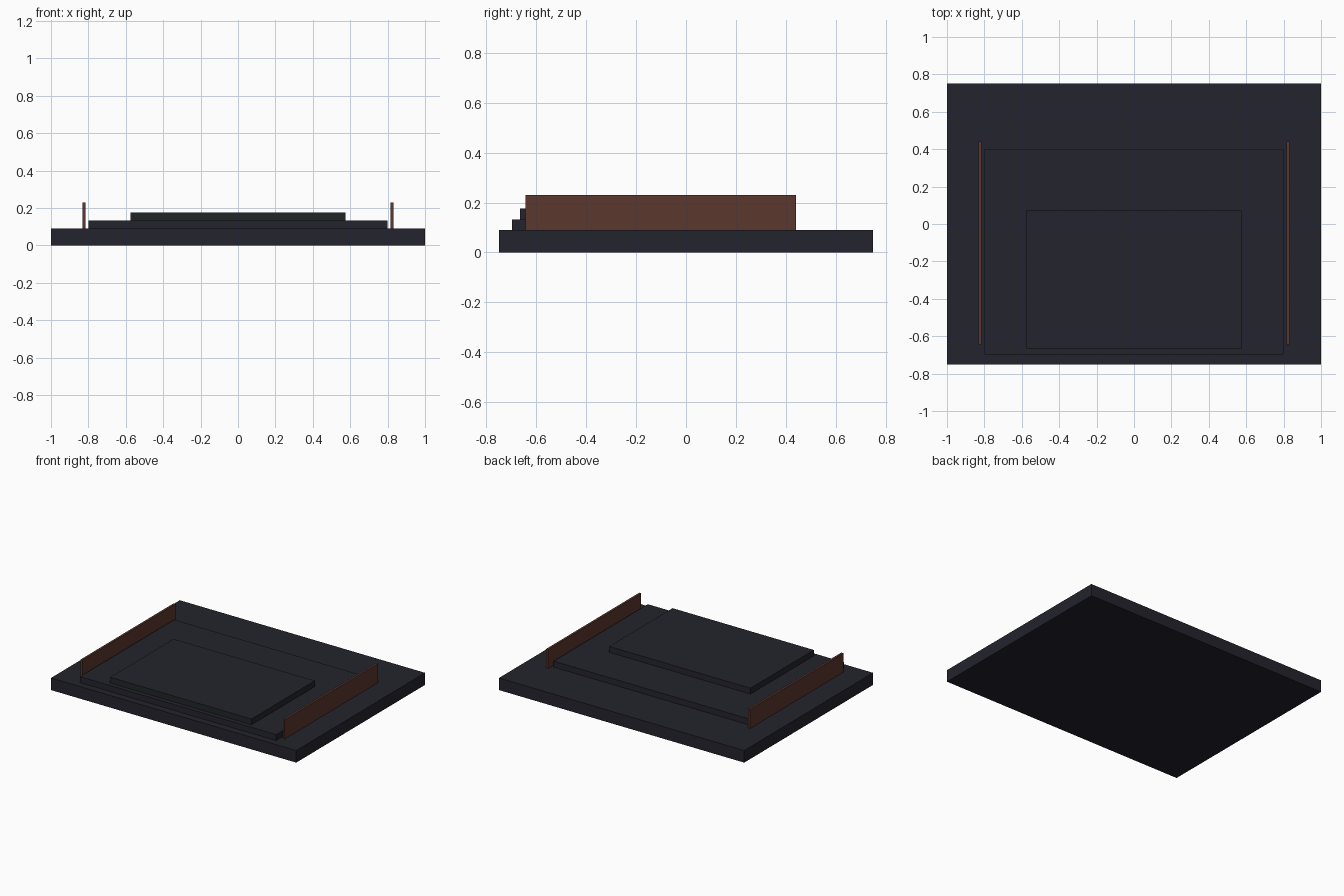
import bpy
import bmesh

if "Cube" in bpy.data.objects:
    bpy.data.objects.remove(bpy.data.objects["Cube"])


def material(name, rgb):
    m = bpy.data.materials.new(name)
    m.diffuse_color = (*rgb, 1.0)
    m.use_nodes = True
    m.node_tree.nodes["Principled BSDF"].inputs["Base Color"].default_value = m.diffuse_color
    return m


slate = material("dark slate", (0.017, 0.017, 0.026))
front_tint = material("dark green slate", (0.014, 0.019, 0.021))
brown = material("dark brown", (0.105, 0.038, 0.027))


def box(name, low, high, mats):
    """Axis-aligned box between two corners."""
    bm = bmesh.new()
    bmesh.ops.create_cube(bm, size=1)
    for v in bm.verts:
        v.co = [(a + b) / 2 + c * (b - a) for a, b, c in zip(low, high, v.co)]
    bm.normal_update()
    # a second material goes on the front face only
    if len(mats) > 1:
        for f in bm.faces:
            f.material_index = int(f.normal.y < -0.5)
    mesh = bpy.data.meshes.new(name)
    bm.to_mesh(mesh)
    bm.free()
    for m in mats:
        mesh.materials.append(m)
    obj = bpy.data.objects.new(name, mesh)
    bpy.context.collection.objects.link(obj)
    return obj


# Stepped platform
box("base_slab", (-1, -0.75, 0), (1, 0.75, 0.089), [slate])
box("middle_step", (-0.8, -0.698, 0.089), (0.8, 0.4, 0.133), [slate])
box("top_step", (-0.576, -0.666, 0.133), (0.576, 0.072, 0.176), [slate, front_tint])

# Side panels
for side, sign in (("left", -1), ("right", 1)):
    xs = sorted((sign * 0.816, sign * 0.832))
    box(side + "_side_panel", (xs[0], -0.644, 0.089), (xs[1], 0.441, 0.23), [brown])
